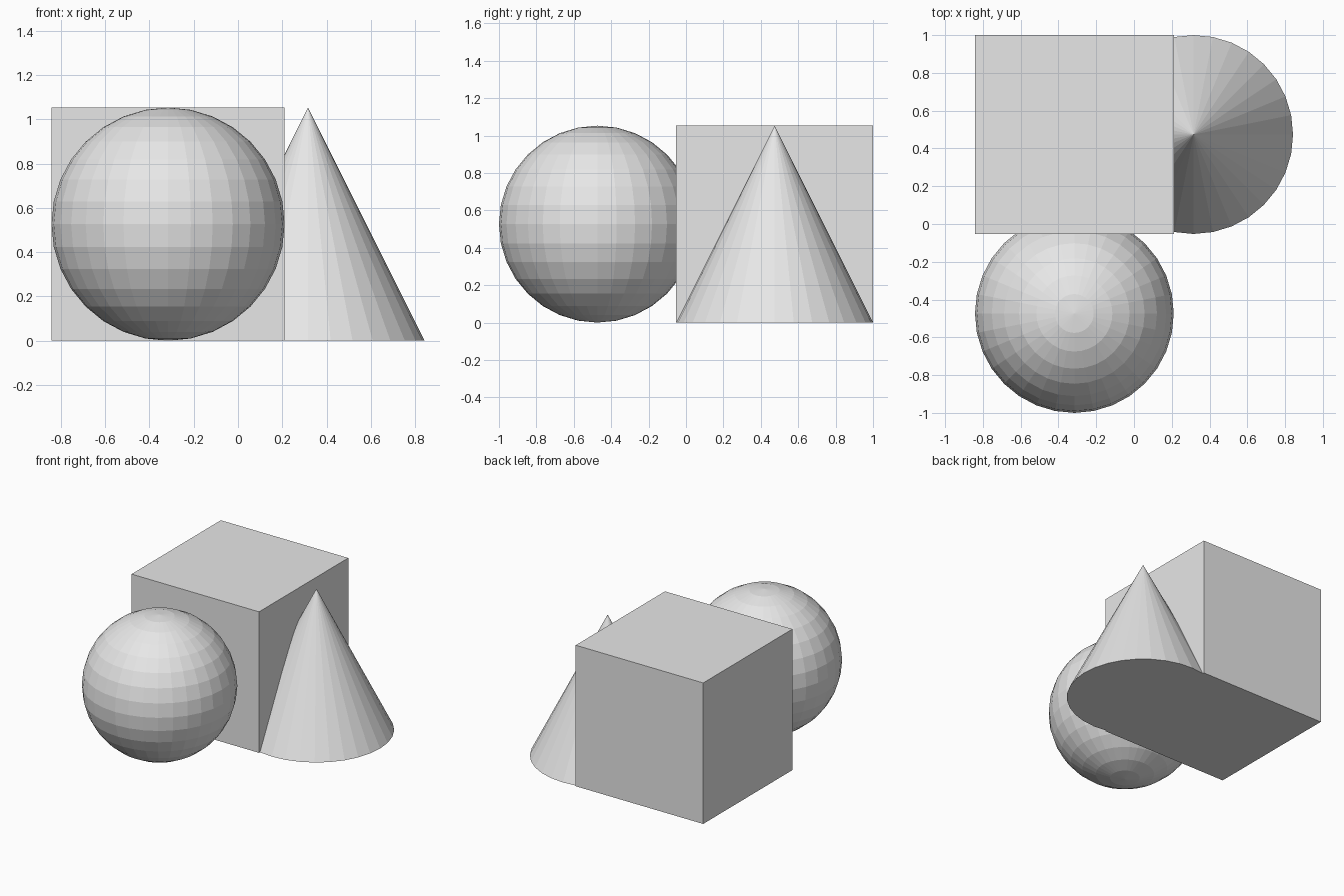
import bpy

if "Cube" in bpy.data.objects:
    bpy.data.objects.remove(bpy.data.objects["Cube"])

U = 2 / 3.8           # radius of every solid
X, Y = 0.6 * U, 0.9 * U * 1.0

# one plain grey for everything
grey = bpy.data.materials.new("light_grey")
grey.diffuse_color = (0.8, 0.8, 0.8, 1)
grey.use_nodes = True
grey.node_tree.nodes["Principled BSDF"].inputs["Base Color"].default_value = grey.diffuse_color


def finish(name):
    obj = bpy.context.object
    obj.name = name
    obj.data.materials.clear()
    obj.data.materials.append(grey)
    bpy.ops.object.shade_flat()


# cube at the back left
bpy.ops.mesh.primitive_cube_add(size=2 * U, location=(-X, Y, U))
finish("cube")

# faceted sphere in front of the cube
bpy.ops.mesh.primitive_uv_sphere_add(segments=32, ring_count=16, radius=U, location=(-X, -Y, U))
finish("sphere")

# cone partly sunk into the cube's right side
bpy.ops.mesh.primitive_cone_add(vertices=32, radius1=U, radius2=0, depth=2 * U, location=(X, Y, U))
finish("cone")
